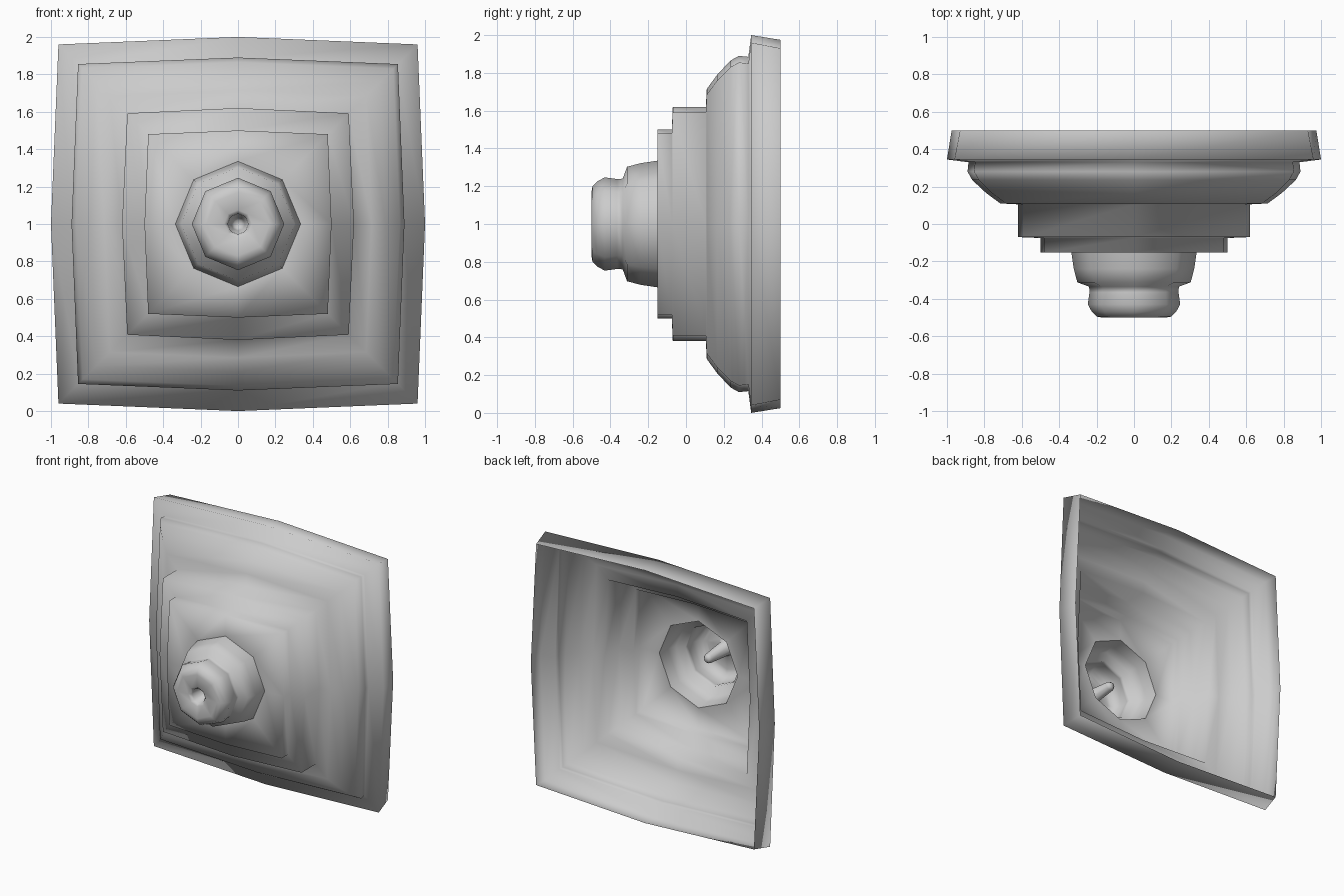
import bpy, math

if "Cube" in bpy.data.objects:
    bpy.data.objects.remove(bpy.data.objects["Cube"])

CENTRE_Z = 1.0


def square_ring(y, mid, corner):
    """Eight points: bowed square, counter-clockwise seen from the front."""
    pts = [(mid, 0), (corner, corner), (0, mid), (-corner, corner),
           (-mid, 0), (-corner, -corner), (0, -mid), (corner, -corner)]
    return [(x, y, CENTRE_Z + z) for x, z in pts]


def round_ring(y, r):
    return square_ring(y, r, r * math.sqrt(0.5))


def loft(name, rings, cap=False):
    """Skin successive rings, running from back to front."""
    n = 8
    verts = [p for ring in rings for p in ring]
    faces = []
    for k in range(len(rings) - 1):
        a, b = k * n, (k + 1) * n
        for i in range(n):
            j = (i + 1) % n
            faces.append((a + i, a + j, b + j, b + i))
    if cap:
        last = (len(rings) - 1) * n
        faces.append(tuple(range(last, last + n)))
    mesh = bpy.data.meshes.new(name)
    mesh.from_pydata(verts, [], faces)
    mesh.polygons.foreach_set("use_smooth", [True] * len(faces))
    mesh.update()
    obj = bpy.data.objects.new(name, mesh)
    bpy.context.collection.objects.link(obj)
    return obj


# Hollow back plate: rim, rounded moulding and two square steps (y, mid, corner)
plate = [
    (0.50, 0.975, 0.93), (0.345, 1.0, 0.96), (0.33, 0.885, 0.85),
    (0.28, 0.89, 0.855), (0.235, 0.865, 0.83), (0.165, 0.79, 0.76),
    (0.11, 0.715, 0.685), (0.105, 0.62, 0.592), (-0.07, 0.62, 0.592),
    (-0.075, 0.50, 0.48), (-0.152, 0.50, 0.48),
]
loft("stepped_plate", [square_ring(*p) for p in plate] + [round_ring(-0.152, 0.335)])

# Hollow eight-sided knob with a deep central hole, closed at its inner end
knob = [
    (-0.152, 0.335), (-0.24, 0.322), (-0.312, 0.303), (-0.335, 0.24),
    (-0.365, 0.238), (-0.43, 0.247), (-0.47, 0.225), (-0.495, 0.20),
    (-0.50, 0.17), (-0.50, 0.075), (-0.48, 0.055), (-0.27, 0.036), (-0.25, 0.022),
]
loft("knob", [round_ring(*p) for p in knob], cap=True)
